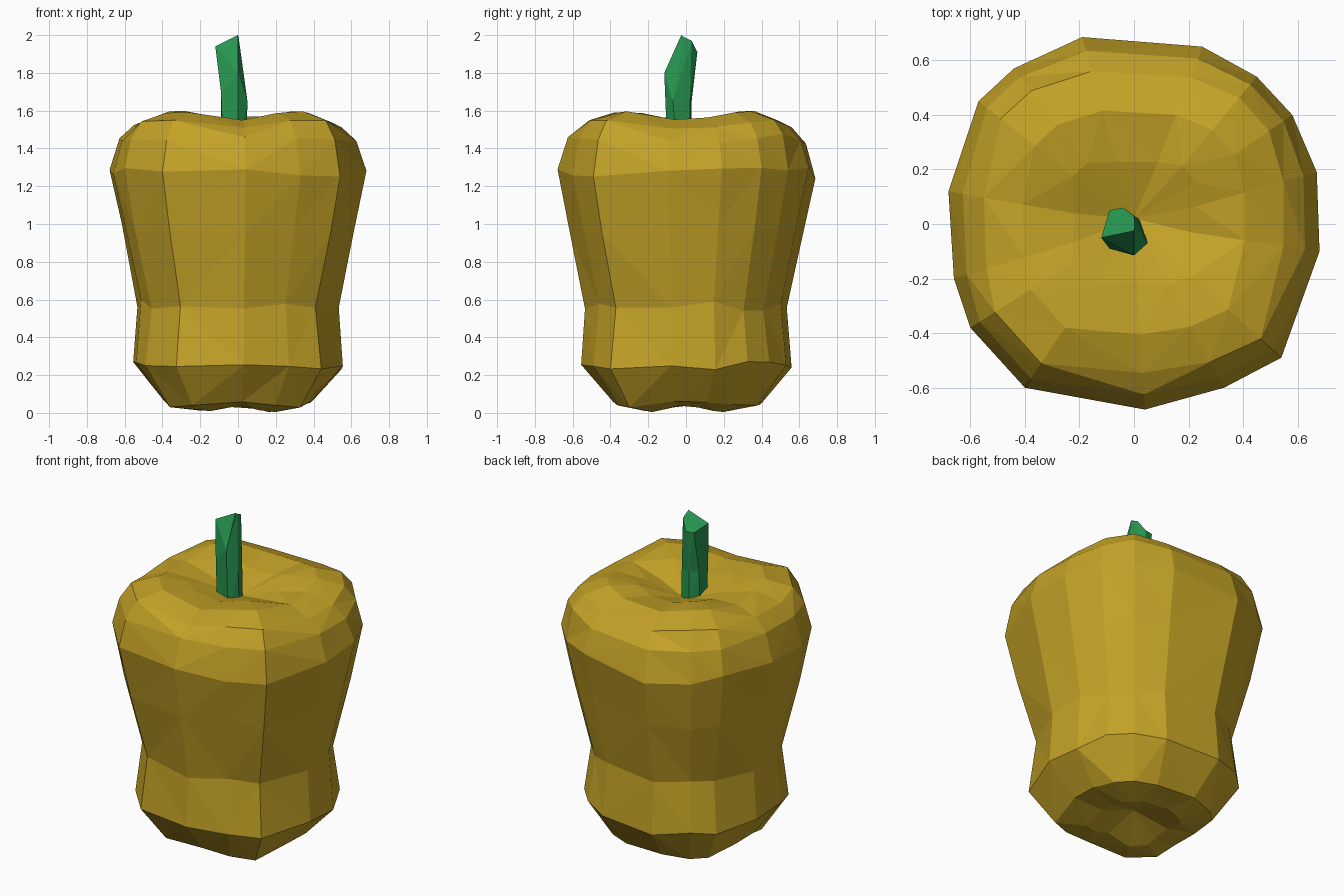
import bpy, bmesh, math, random
from mathutils import Vector

if "Cube" in bpy.data.objects:
    bpy.data.objects.remove(bpy.data.objects["Cube"])

random.seed(4)


def colour(name, rgb):
    m = bpy.data.materials.new(name)
    m.diffuse_color = (*rgb, 1)
    m.use_nodes = True
    m.node_tree.nodes["Principled BSDF"].inputs["Base Color"].default_value = m.diffuse_color
    return m


def skin(name, rings, low, high, mat):
    """Flat-shaded closed skin through rings of points, with a tip at each end."""
    bm = bmesh.new()
    loops = [[bm.verts.new(p) for p in ring] for ring in rings]
    a, b = bm.verts.new(low), bm.verts.new(high)
    n = len(loops[0])
    for i in range(n):
        j = (i + 1) % n
        bm.faces.new((a, loops[0][j], loops[0][i]))
        bm.faces.new((b, loops[-1][i], loops[-1][j]))
        for lo, hi in zip(loops, loops[1:]):
            bm.faces.new((lo[i], lo[j], hi[j], hi[i]))
    bmesh.ops.triangulate(bm, faces=bm.faces[:], quad_method='SHORT_EDGE')
    bmesh.ops.recalc_face_normals(bm, faces=bm.faces[:])
    me = bpy.data.meshes.new(name)
    bm.to_mesh(me)
    bm.free()
    me.materials.append(mat)
    ob = bpy.data.objects.new(name, me)
    bpy.context.collection.objects.link(ob)
    return ob


# Pepper body: widest outline, scaled up the profile and lobed at both ends
outline = [(.68, -.10), (.67, .19), (.58, .40), (.45, .54), (.25, .65),
           (-.19, .685), (-.44, .57), (-.57, .45), (-.68, .12), (-.66, -.20),
           (-.60, -.38), (-.40, -.60), (.04, -.68), (.33, -.60), (.54, -.49)]
# height, radius, lobe lift, lobe spread, height jitter
profile = [(.025, .23, -.018, .02, .005), (.045, .40, -.01, .015, .01),
           (.25, .555, 0, 0, .025), (.57, .525, 0, -.01, .03),
           (.98, .615, 0, 0, .04), (1.27, .68, 0, 0, .03),
           (1.45, .635, .01, .01, .02), (1.53, .565, .02, .02, .01),
           (1.575, .42, .024, .015, .003), (1.545, .24, .025, .03, .006)]
rings = []
for z, r, lift, spread, jit in profile:
    ring = []
    for x, y in outline:
        lobe = -math.cos(4 * math.atan2(y, x))
        k = (r + spread * lobe) / .68
        ring.append(Vector((x * k, y * k, z + lift * lobe + random.uniform(-jit, jit))))
    rings.append(ring)
skin("pepper_body", rings, (0, 0, .10), (0, .02, 1.47), colour("pepper_skin", (.55, .36, .02)))

# Stem: leaning six-sided stalk with a slanted cut end
stem = [
    [(.045, -.05, 1.42), (.02, .02, 1.42), (-.04, .03, 1.42),
     (-.09, -.01, 1.42), (-.08, -.09, 1.42), (0, -.10, 1.42)],
    [(.05, -.07, 1.65), (.015, .02, 1.65), (-.04, .03, 1.65),
     (-.09, 0, 1.65), (-.09, -.09, 1.70), (0, -.115, 1.80)],
    [(.003, -.01, 1.99), (0, .03, 1.97), (-.04, .06, 1.91),
     (-.09, .05, 1.91), (-.12, -.05, 1.94), (0, -.025, 2.0)],
]
skin("stem", stem, (-.02, -.03, 1.42), (-.05, .01, 1.95), colour("stem_green", (.02, .30, .08)))
